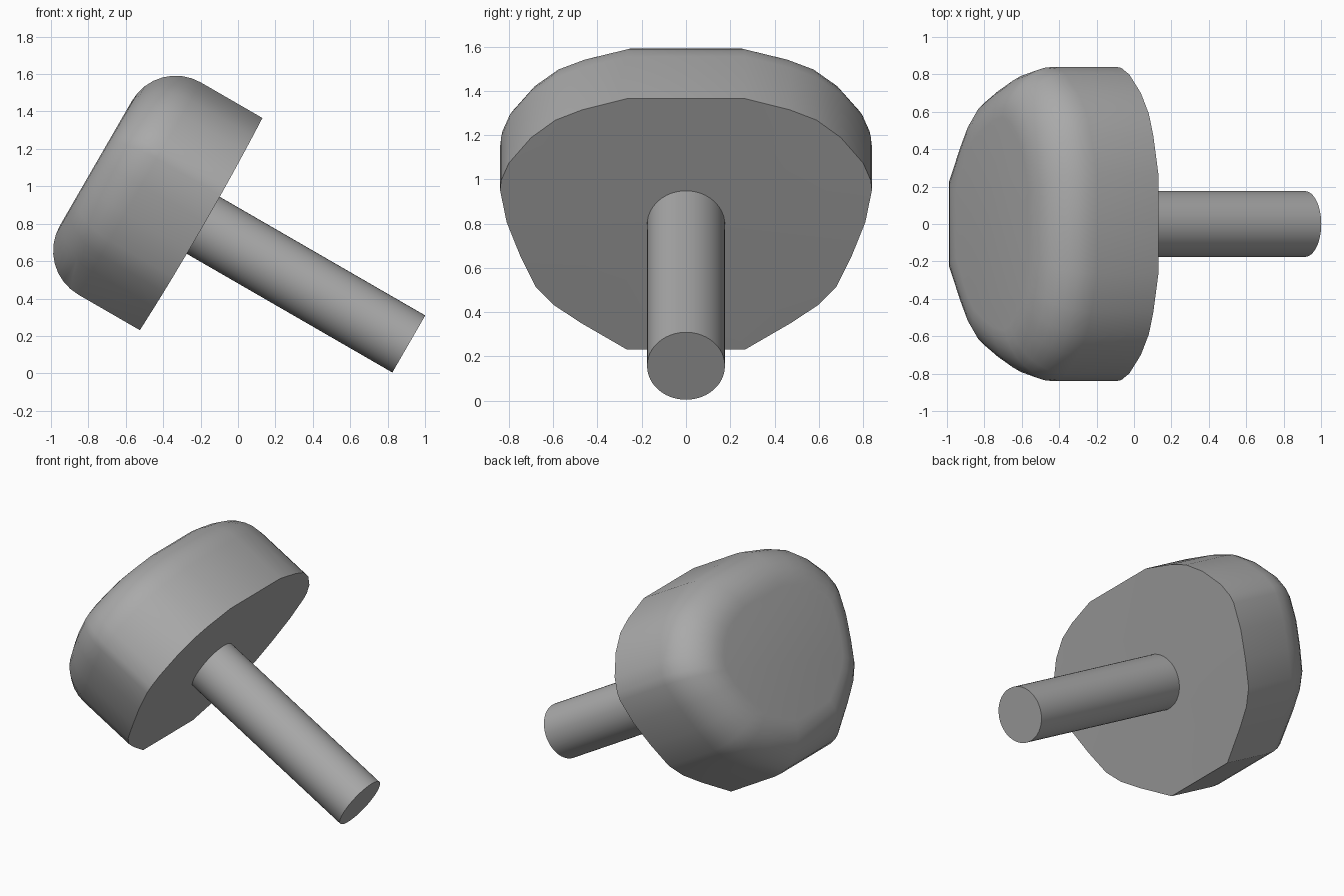
import bpy, bmesh, math
from mathutils import Matrix, Vector

cube = bpy.data.objects.get("Cube")
if cube:
    bpy.data.objects.remove(cube, do_unlink=True)

grey = bpy.data.materials.new("plain grey")
grey.use_nodes = True
colour = (0.4, 0.4, 0.4, 1)
grey.diffuse_color = colour
grey.node_tree.nodes["Principled BSDF"].inputs["Base Color"].default_value = colour

# Tilted frame: local x = up the base face, y = width, z = along the shaft
shaft_dir = Vector((math.cos(math.radians(30)), 0, -0.5))
up_dir = Vector((0.5, 0, math.cos(math.radians(30))))
side_dir = shaft_dir.cross(up_dir)
frame = Matrix((up_dir, side_dir, shaft_dir)).transposed().to_4x4()
frame.translation = (-0.197, 0, 0.798)


def finish(bm, name):
    bmesh.ops.transform(bm, matrix=frame, verts=bm.verts)
    bmesh.ops.recalc_face_normals(bm, faces=bm.faces)
    mesh = bpy.data.meshes.new(name)
    bm.to_mesh(mesh)
    bm.free()
    obj = bpy.data.objects.new(name, mesh)
    bpy.context.collection.objects.link(obj)
    mesh.materials.append(grey)
    bpy.ops.object.select_all(action="DESELECT")
    obj.select_set(True)
    bpy.context.view_layer.objects.active = obj
    bpy.ops.object.shade_smooth_by_angle(angle=math.radians(32))


# Head: half outline (width, height), mirrored, lofted to a rounded cap
half = [(.266, -.655), (.478, -.51), (.60, -.415), (.68, -.32), (.75, -.155),
        (.81, .017), (.84, .184), (.835, .235), (.80, .325), (.70, .455),
        (.59, .545), (.47, .597), (.266, .655)]
outline = half + [(-w, h) for w, h in reversed(half)]
half_width, half_height, depth, fillet, steps = 0.84, 0.655, 0.65, 0.27, 8

bm = bmesh.new()
# Rim bows slightly outwards at the sides
rings = [[bm.verts.new((h, w, 0.014 * (1 - (h / half_height) ** 2))) for w, h in outline]]
for i in range(steps + 1):
    angle = math.pi / 2 * i / steps
    inset = fillet * (1 - math.cos(angle))
    z = -(depth - fillet) - fillet * math.sin(angle)
    rings.append([bm.verts.new((h * (1 - inset / half_height),
                                w * (1 - inset / half_width), z)) for w, h in outline])
count = len(outline)
for a, b in zip(rings, rings[1:]):
    for i in range(count):
        j = (i + 1) % count
        bm.faces.new((a[i], a[j], b[j], b[i]))
bm.faces.new(rings[-1])
centre = bm.verts.new((0, 0, 0.005))
for i in range(count):
    bm.faces.new((rings[0][i], rings[0][(i + 1) % count], centre))
finish(bm, "head")

# Shaft: a plain cylinder starting just inside the head
start, end, radius = -0.05, 1.282, 0.176
bm = bmesh.new()
bmesh.ops.create_cone(bm, cap_ends=True, segments=48, radius1=radius, radius2=radius,
                      depth=end - start,
                      matrix=Matrix.Translation((0, 0, (start + end) / 2)))
finish(bm, "shaft")
